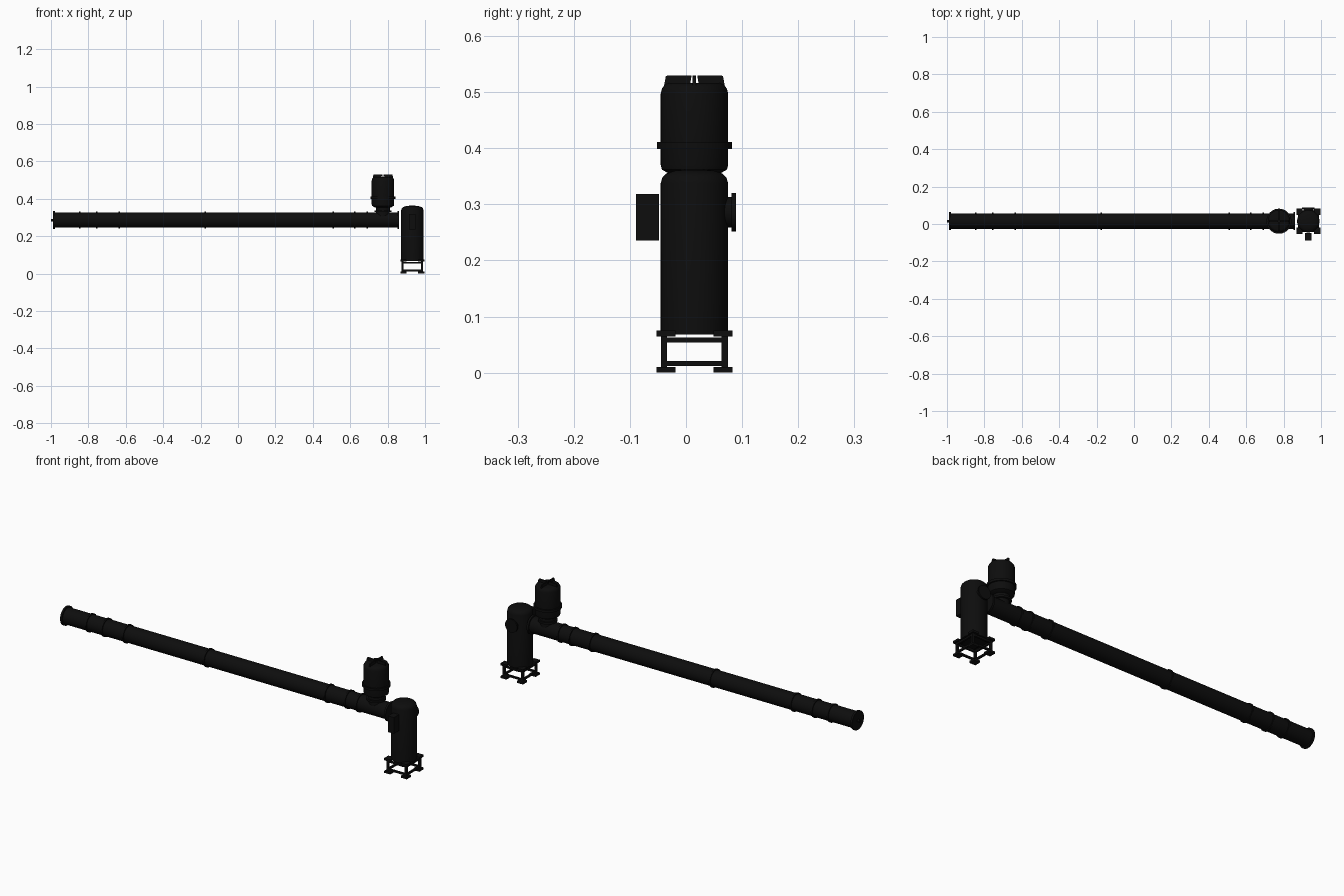
import bpy, bmesh, math
from mathutils import Matrix, Vector

cube = bpy.data.objects.get("Cube")
if cube:
    bpy.data.objects.remove(cube, do_unlink=True)

black = bpy.data.materials.new("matte black")
black.use_nodes = True
COLOR = (0.004, 0.004, 0.004, 1)
black.diffuse_color = COLOR
black.node_tree.nodes["Principled BSDF"].inputs["Base Color"].default_value = COLOR

YC = 0.015          # shared centre line in depth
PIPE_Z = 0.286
TOWER_X = 0.932
TANK_X = 0.775


def finish(name, bm):
    bmesh.ops.recalc_face_normals(bm, faces=bm.faces)
    mesh = bpy.data.meshes.new(name)
    bm.to_mesh(mesh)
    bm.free()
    mesh.materials.append(black)
    obj = bpy.data.objects.new(name, mesh)
    bpy.context.collection.objects.link(obj)
    bpy.ops.object.select_all(action="DESELECT")
    obj.select_set(True)
    bpy.context.view_layer.objects.active = obj
    bpy.ops.object.shade_smooth_by_angle(angle=math.radians(35))
    return obj


def lathe(name, profile, origin, axis="Z", sides=40):
    """Revolve (radius, distance) pairs around an axis, with capped ends."""
    bm = bmesh.new()
    rings = []
    for r, d in profile:
        rings.append([bm.verts.new((r * math.cos(math.tau * i / sides),
                                    r * math.sin(math.tau * i / sides), d))
                      for i in range(sides)])
    for low, high in zip(rings, rings[1:]):
        for i in range(sides):
            j = (i + 1) % sides
            bm.faces.new((low[i], low[j], high[j], high[i]))
    bm.faces.new(rings[0])
    bm.faces.new(rings[-1])
    turn = {"Z": Matrix.Identity(4),
            "X": Matrix.Rotation(math.pi / 2, 4, "Y"),
            "Y": Matrix.Rotation(-math.pi / 2, 4, "X")}[axis]
    bm.transform(Matrix.Translation(origin) @ turn)
    return finish(name, bm)


def box(name, center, size):
    bm = bmesh.new()
    bmesh.ops.create_cube(bm, size=1)
    bm.transform(Matrix.Translation(center) @ Matrix.Diagonal((*size, 1)))
    return finish(name, bm)


# Long horizontal pipe with its flanges and end shaft
pipe_at = (0, YC, PIPE_Z)
lathe("main_pipe", [(0.041, -0.985), (0.041, 0.858)], pipe_at, "X")
for n, x in enumerate((-0.845, -0.755, -0.635, -0.175, 0.51, 0.625, 0.69)):
    lathe(f"pipe_joint_{n + 1}", [(0.046, x - 0.004), (0.046, x + 0.004)], pipe_at, "X")
for name, x in (("right_end_flange", -0.983), ("left_end_flange", 0.857)):
    lathe(name, [(0.048, x - 0.005), (0.048, x + 0.005)], pipe_at, "X")
lathe("end_shaft", [(0.007, -1.0), (0.007, -0.98)], pipe_at, "X", 16)

# Upright tank on the pipe
tank_at = (TANK_X, YC, 0)
lathe("tank_neck", [(0.036, PIPE_Z), (0.036, 0.328), (0.046, 0.328), (0.046, 0.338),
                    (0.038, 0.338), (0.038, 0.358)], tank_at)
lathe("tank_body", [(0.044, 0.354), (0.058, 0.362), (0.06, 0.37), (0.06, 0.498),
                    (0.058, 0.506), (0.053, 0.513), (0.046, 0.516)], tank_at)
lathe("tank_ring", [(0.067, 0.399), (0.067, 0.411)], tank_at)

# Four thin fins crossing the tank lid
for k in range(4):
    bm = bmesh.new()
    outline = [(0.008, 0.512), (0.054, 0.512), (0.051, 0.528), (0.048, 0.53), (0.005, 0.53)]
    face = bm.faces.new([bm.verts.new((r, -0.003, z)) for r, z in outline])
    out = bmesh.ops.extrude_face_region(bm, geom=[face])
    verts = [v for v in out["geom"] if isinstance(v, bmesh.types.BMVert)]
    bmesh.ops.translate(bm, verts=verts, vec=Vector((0, 0.006, 0)))
    bm.transform(Matrix.Translation(tank_at) @ Matrix.Rotation(k * math.pi / 2, 4, "Z"))
    finish(f"lid_fin_{k + 1}", bm)

# Tower with domed top
lathe("tower_body", [(0.06, 0.068), (0.06, 0.338), (0.057, 0.348), (0.05, 0.355),
                     (0.035, 0.36), (0.015, 0.363)], (TOWER_X, YC, 0))

# Outlet at the back of the tower
lathe("outlet", [(0.027, 0.03), (0.027, 0.066), (0.034, 0.066), (0.034, 0.074)],
      (TOWER_X, YC, PIPE_Z), "Y")

# Control box in front of the tower
box("control_box", (TOWER_X, -0.069, 0.277), (0.033, 0.041, 0.083))

# Stand: legs, pads and rails
for sx in (-1, 1):
    for sy in (-1, 1):
        side = f"{'left' if sx > 0 else 'right'}_{'back' if sy > 0 else 'front'}"
        px, py = TOWER_X + sx * 0.047, YC + sy * 0.051
        box(f"{side}_foot", (px, py, 0.005), (0.034, 0.034, 0.01))
        box(f"{side}_top_pad", (px, py, 0.07), (0.034, 0.034, 0.011))
        box(f"{side}_leg", (TOWER_X + sx * 0.052, YC + sy * 0.054, 0.037),
            (0.011, 0.011, 0.06))
for s, a, b in ((-1, "right", "front"), (1, "left", "back")):
    for level, z in (("lower", 0.0165), ("upper", 0.0585)):
        box(f"{a}_{level}_rail", (TOWER_X + s * 0.052, YC, z), (0.009, 0.108, 0.009))
        box(f"{b}_{level}_rail", (TOWER_X, YC + s * 0.054, z), (0.104, 0.009, 0.009))
